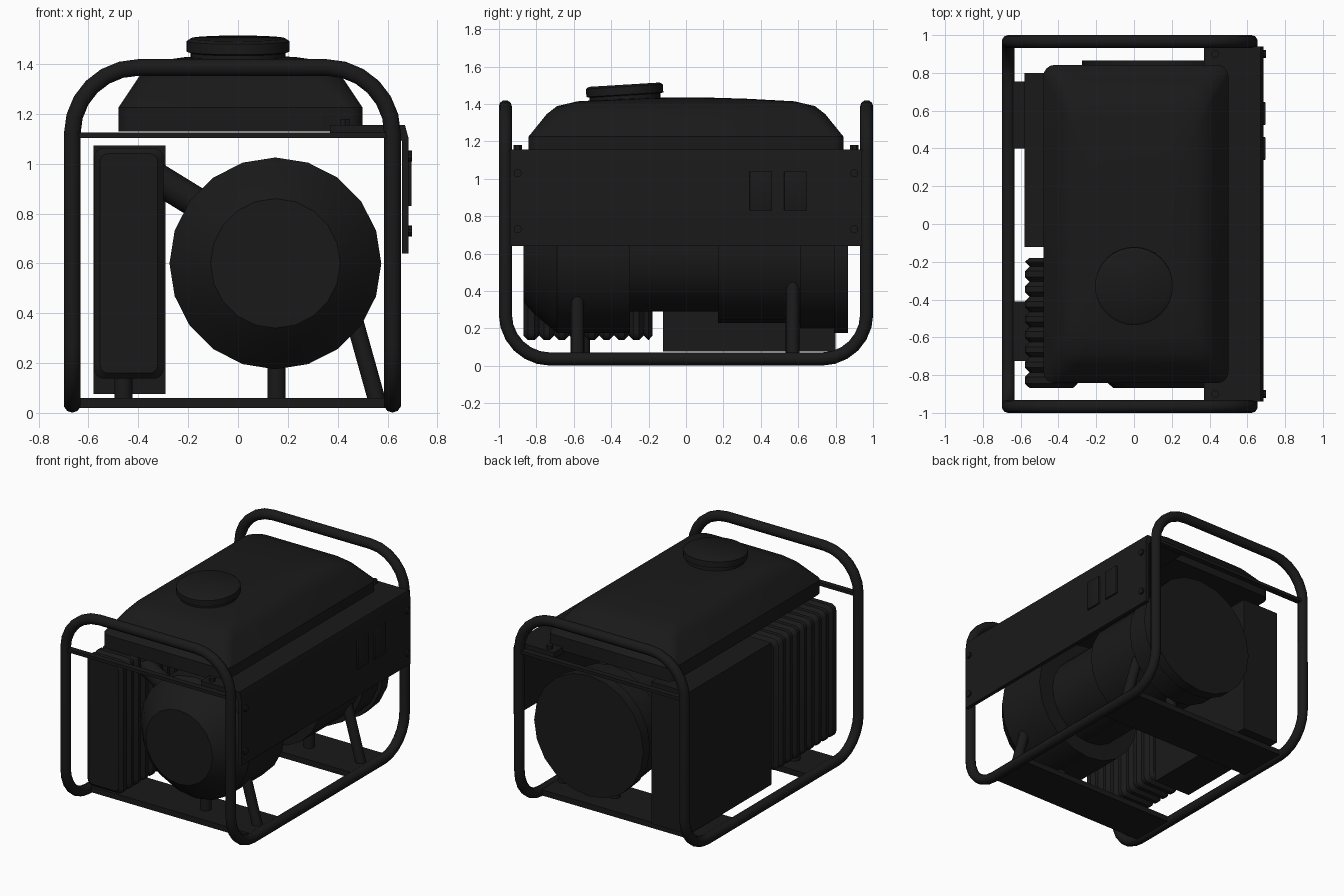
import bpy, bmesh, math
from mathutils import Vector, Matrix

if "Cube" in bpy.data.objects:
    bpy.data.objects.remove(bpy.data.objects["Cube"])

mat = bpy.data.materials.new("dark_metal")
mat.diffuse_color = (0.01, 0.01, 0.01, 1)
mat.use_nodes = True
mat.node_tree.nodes["Principled BSDF"].inputs["Base Color"].default_value = mat.diffuse_color


def finish(ob, angle=35):
    ob.data.materials.append(mat)
    bpy.ops.object.select_all(action='DESELECT')
    ob.select_set(True)
    bpy.context.view_layer.objects.active = ob
    if ob.type == 'MESH':
        bpy.ops.object.shade_smooth_by_angle(angle=math.radians(angle))
    return ob


def from_bm(name, bm, angle=35):
    bmesh.ops.recalc_face_normals(bm, faces=bm.faces)
    me = bpy.data.meshes.new(name)
    bm.to_mesh(me)
    bm.free()
    ob = bpy.data.objects.new(name, me)
    bpy.context.collection.objects.link(ob)
    return finish(ob, angle)


def loft(name, rings, matrix=Matrix(), angle=35):
    bm = bmesh.new()
    loops = [[bm.verts.new(matrix @ Vector(p)) for p in r] for r in rings]
    n = len(loops[0])
    for a, b in zip(loops, loops[1:]):
        for i in range(n):
            bm.faces.new((a[i], a[(i + 1) % n], b[(i + 1) % n], b[i]))
    bm.faces.new(loops[0])
    bm.faces.new(loops[-1])
    return from_bm(name, bm, angle)


def round_rect(hx, hy, r, z, seg=4):
    pts = []
    for k, (sx, sy) in enumerate(((1, 1), (-1, 1), (-1, -1), (1, -1))):
        for i in range(seg + 1):
            a = math.pi / 2 * (k + i / seg)
            pts.append((sx * (hx - r) + r * math.cos(a), sy * (hy - r) + r * math.sin(a), z))
    return pts


def circle(r, z, n):
    return [(r * math.sin(2 * math.pi * i / n), r * math.cos(2 * math.pi * i / n), z) for i in range(n)]


def box(name, lo, hi, bevel=0.0):
    lo, hi = Vector(lo), Vector(hi)
    bm = bmesh.new()
    bmesh.ops.create_cube(bm, size=1)
    bmesh.ops.scale(bm, vec=hi - lo, verts=bm.verts)
    bmesh.ops.translate(bm, vec=(lo + hi) / 2, verts=bm.verts)
    if bevel:
        bmesh.ops.bevel(bm, geom=bm.edges[:], offset=bevel, segments=2, affect='EDGES', profile=0.5)
    return from_bm(name, bm)


def rod(name, a, b, r, n=14):
    a, b = Vector(a), Vector(b)
    m = Matrix.Translation(a) @ (b - a).to_track_quat('Z', 'Y').to_matrix().to_4x4()
    return loft(name, [circle(r, 0, n), circle(r, (b - a).length, n)], m)


# Tube frame: one closed bent pipe
XL, XR, Y, ZT, ZB = -0.665, 0.62, 0.966, 1.386, 0.036
corners = [(XL, -Y, ZT), (XL, -Y, ZB), (XL, Y, ZB), (XL, Y, ZT),
           (XR, Y, ZT), (XR, Y, ZB), (XR, -Y, ZB), (XR, -Y, ZT)]
path = []
for i, c in enumerate(corners):
    c = Vector(c)
    r = 0.265 if c.z > 1 else 0.24
    u = (Vector(corners[i - 1]) - c).normalized()
    v = (Vector(corners[(i + 1) % 8]) - c).normalized()
    for k in range(7):
        t = math.pi / 2 * k / 6
        path.append(c + (u + v) * r - v * r * math.cos(t) - u * r * math.sin(t))
cu = bpy.data.curves.new("tube_frame", 'CURVE')
cu.dimensions = '3D'
cu.bevel_depth = 0.035
cu.bevel_resolution = 3
sp = cu.splines.new('POLY')
sp.points.add(len(path) - 1)
for p, q in zip(sp.points, path):
    p.co = (*q, 1)
    p.radius = 1
sp.use_cyclic_u = True
sp.use_smooth = True
frame = bpy.data.objects.new("tube_frame", cu)
bpy.context.collection.objects.link(frame)
finish(frame)

# Cross members
for s, n in ((-1, "front"), (1, "back")):
    ya, yb = (0.40, 0.755) if s > 0 else (-0.725, -0.41)
    box(n + "_base_plate", (XL, ya, 0.02), (XR, yb, 0.06))
    box(n + "_top_bar", (XL, s * Y - 0.02, 1.104), (XR, s * Y + 0.02, 1.126))

# Engine and alternator: turned stack of drums along y
TO_Y = Matrix.Translation((0.15, 0, 0.6)) @ Matrix.Rotation(-math.pi / 2, 4, 'X')
profile = [(-0.868, 0.26), (-0.81, 0.325), (-0.69, 0.425), (-0.30, 0.425), (-0.30, 0.31), (0.17, 0.31),
           (0.17, 0.37), (0.61, 0.37), (0.61, 0.40), (0.79, 0.40), (0.79, 0.425), (0.866, 0.425)]
loft("engine_body", [circle(r, y, 20) for y, r in profile], TO_Y, 25)

# Engine mounts
for y, n in ((-0.58, "front"), (0.57, "back")):
    rod(n + "_mount_post", (0.155, y, 0.05), (0.155, y, 0.3), 0.037)
    rod(n + "_slanted_mount", (0.56, y, 0.04), (0.44, y, 0.47), 0.035)
rod("muffler_stub", (-0.46, -0.55, 0.05), (-0.46, -0.55, 0.2), 0.037)

# Ribbed muffler: rounded section along y, ribs by shrinking alternate rings
TO_M = Matrix.Translation((-0.438, 0, 0.6)) @ Matrix.Rotation(-math.pi / 2, 4, 'X')
rings = [round_rect(0.115, 0.44, 0.03, -0.868), round_rect(0.14, 0.463, 0.04, -0.845)]
for i in range(8):
    y = -0.845 + 0.08 * i
    rings += [round_rect(0.14, 0.463, 0.04, y + 0.035), round_rect(0.115, 0.438, 0.03, y + 0.06),
              round_rect(0.14, 0.463, 0.04, y + 0.085)]
rings += [round_rect(0.115, 0.44, 0.03, -0.18)]
loft("ribbed_muffler", rings, TO_M, 25)
rod("exhaust_pipe", (-0.34, -0.57, 0.95), (-0.08, -0.57, 0.79), 0.062)

# Rear housing box
box("side_housing", (-0.58, -0.122, 0.075), (-0.29, 0.80, 1.073))

# Fuel tank
levels = [(0.49, 0.842, 0.06, 1.13), (0.49, 0.842, 0.06, 1.225), (0.41, 0.745, 0.09, 1.345),
          (0.375, 0.69, 0.10, 1.388), (0.32, 0.58, 0.11, 1.414), (0.22, 0.32, 0.12, 1.428),
          (0.10, 0.12, 0.08, 1.434)]
loft("fuel_tank", [round_rect(a, b, r, z) for a, b, r, z in levels], Matrix.Translation((0.01, 0, 0)), 30)

# Filler cap, slightly tilted
cap = [(0.26, -0.06), (0.23, -0.008), (0.19, 0.0), (0.19, 0.025), (0.206, 0.03), (0.206, 0.072), (0.19, 0.083)]
loft("filler_cap", [circle(r, z, 32) for r, z in cap],
     Matrix.Translation((0.0, -0.325, 1.42)) @ Matrix.Rotation(math.radians(3.5), 4, 'X'))

# Control panel: folded sheet with top flange
bm = bmesh.new()
section = [(0.37, 1.11), (0.64, 1.11), (0.658, 1.09), (0.658, 0.64), (0.685, 0.64),
           (0.685, 1.10), (0.67, 1.155), (0.37, 1.155)]
ends = [[bm.verts.new((x, y, z)) for x, z in section] for y in (-0.94, 0.94)]
for i in range(8):
    j = (i + 1) % 8
    bm.faces.new((ends[0][i], ends[0][j], ends[1][j], ends[1][i]))
for e in ends:
    bm.faces.new(e)
from_bm("control_panel", bm, 20)

# Sockets, screws and bolts
for k, (a, b) in enumerate(((0.34, 0.46), (0.525, 0.645))):
    box(f"socket_{k}", (0.67, a, 0.83), (0.697, b, 1.04), 0.004)
for y in (-0.9, 0.9):
    rod("flange_bolt", (0.43, y, 1.14), (0.43, y, 1.18), 0.022, 6)
    for z in (0.73, 1.03):
        rod("panel_screw", (0.67, y, z), (0.699, y, z), 0.022, 10)
